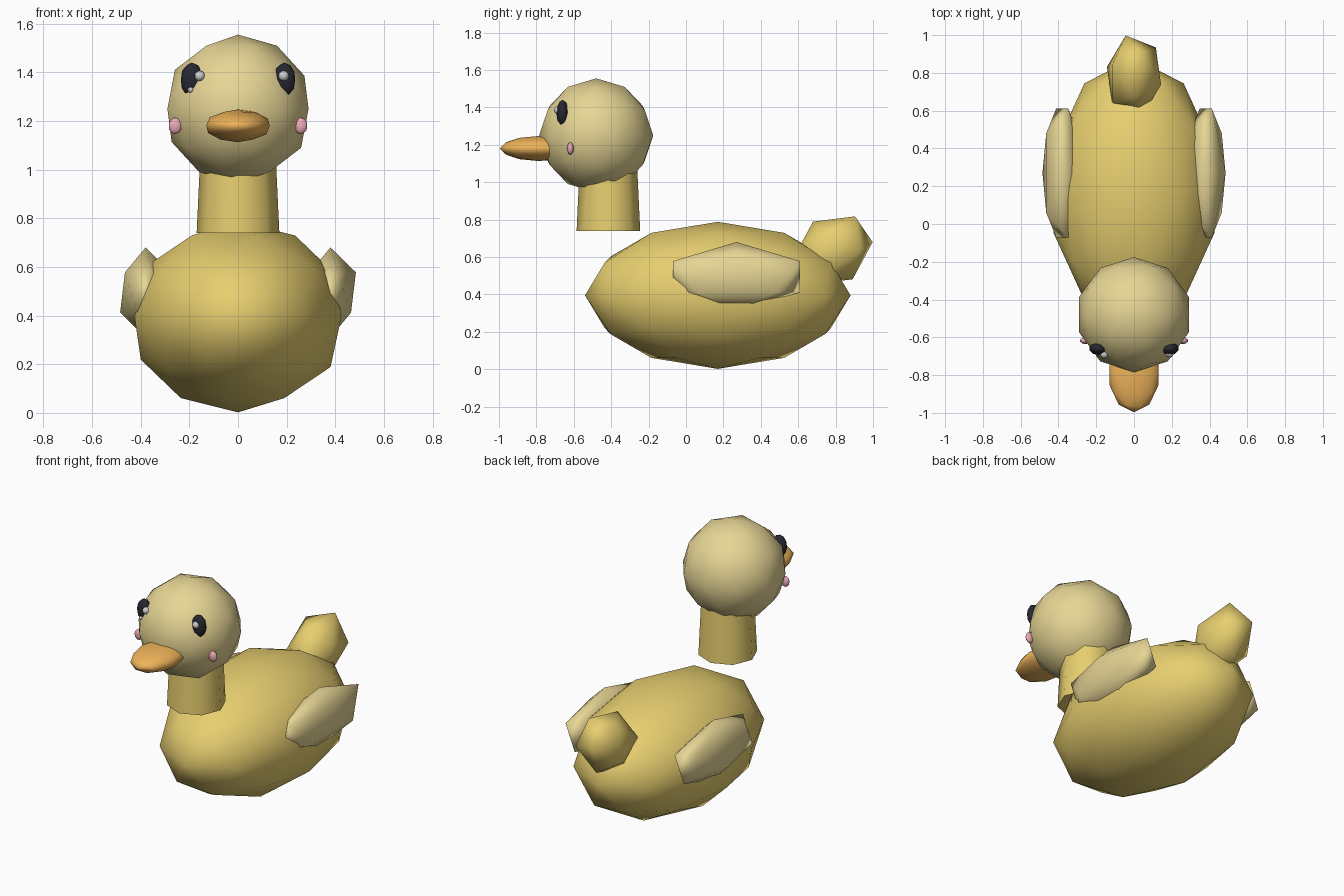
import bpy
import math

if "Cube" in bpy.data.objects:
    bpy.data.objects.remove(bpy.data.objects["Cube"])


def material(name, rgb):
    m = bpy.data.materials.new(name)
    m.diffuse_color = (*rgb, 1)
    m.use_nodes = True
    m.node_tree.nodes["Principled BSDF"].inputs["Base Color"].default_value = m.diffuse_color
    return m


yellow = material("yellow", (0.80, 0.62, 0.16))
pale = material("pale_yellow", (0.80, 0.67, 0.30))
orange = material("orange", (0.85, 0.45, 0.10))
black = material("black", (0.02, 0.02, 0.03))
white = material("white", (0.9, 0.9, 0.9))
pink = material("pink", (0.85, 0.40, 0.48))


def blob(name, loc, scale, mat, detail=2, tilt=0.0):
    """Smooth-shaded low-poly ellipsoid."""
    bpy.ops.mesh.primitive_ico_sphere_add(
        subdivisions=detail, radius=1, location=loc, rotation=(tilt, 0, 0))
    ob = bpy.context.object
    ob.name = name
    ob.scale = scale
    ob.data.materials.append(mat)
    bpy.ops.object.shade_smooth()
    return ob


# Body and tail
blob("body", (0, 0.17, 0.395), (0.447, 0.71, 0.393), yellow)
blob("tail", (0, 0.785, 0.635), (0.16, 0.236, 0.187), yellow, 1, math.radians(34.4))

# Neck: tapered eight-sided cylinder
bpy.ops.mesh.primitive_cone_add(vertices=8, radius1=0.17, radius2=0.155,
                                depth=0.32, location=(0, -0.415, 0.9))
neck = bpy.context.object
neck.name = "neck"
neck.data.materials.append(yellow)
bpy.ops.object.shade_smooth_by_angle(angle=math.radians(50))

# Head and beak
blob("head", (0, -0.48, 1.25), (0.305, 0.305, 0.305), pale)
blob("beak", (0, -0.787, 1.18), (0.137, 0.21, 0.067), orange)

# Paired parts
for side, s in (("left", -1), ("right", 1)):
    blob("wing_" + side, (s * 0.38, 0.27, 0.495), (0.117, 0.40, 0.185), pale, 1)
    blob("eye_" + side, (s * 0.19, -0.66, 1.37), (0.047, 0.033, 0.07), black)
    blob("cheek_" + side, (s * 0.258, -0.618, 1.18), (0.028, 0.018, 0.034), pink)

# Eye highlights
blob("highlight_left", (-0.157, -0.69, 1.385), (0.022, 0.022, 0.022), white)
blob("highlight_right", (0.188, -0.685, 1.385), (0.022, 0.022, 0.022), white)
blob("highlight_small", (-0.195, -0.685, 1.328), (0.012, 0.012, 0.012), white)
